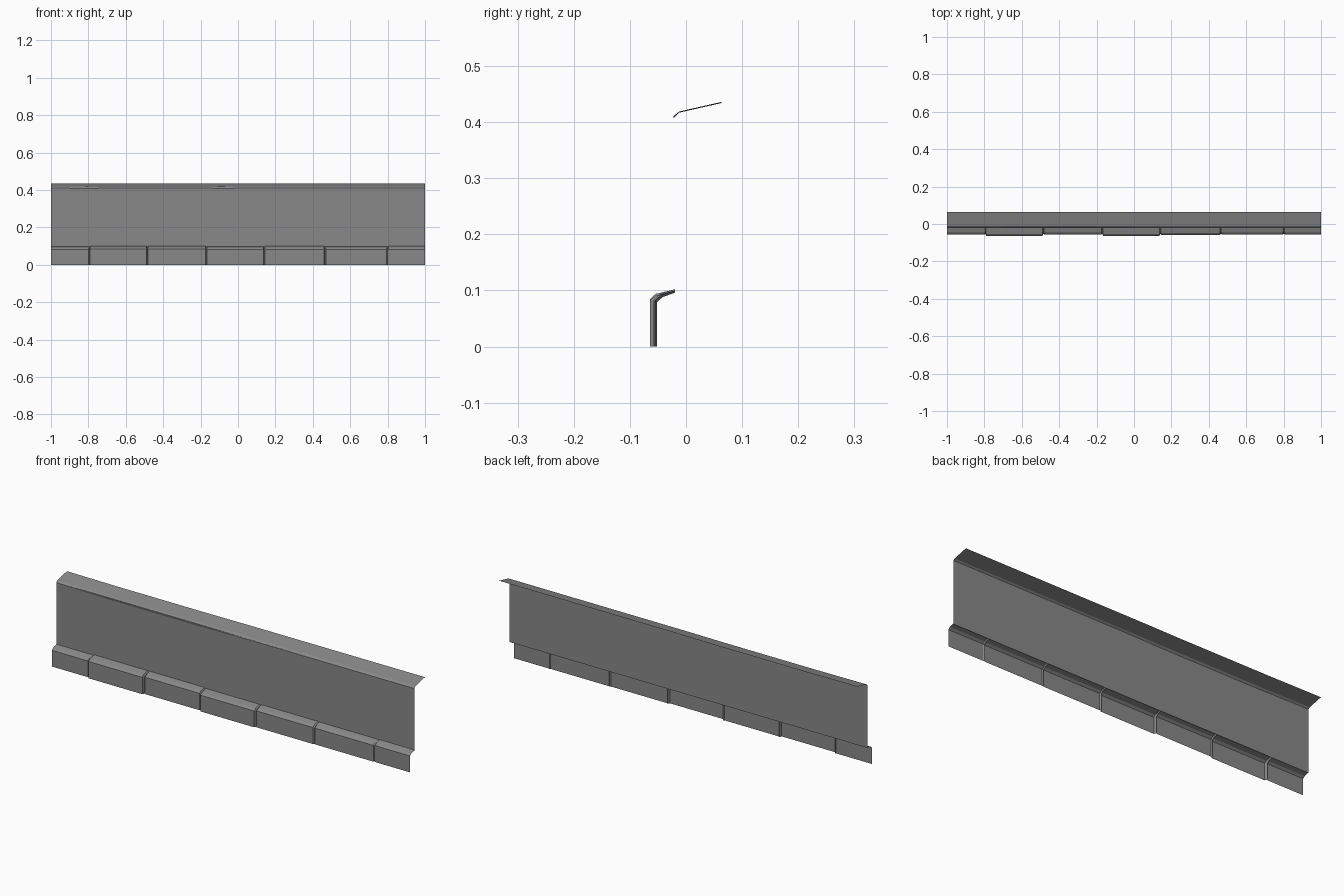
import bpy, bmesh

old = bpy.data.objects.get("Cube")
if old:
    bpy.data.objects.remove(old, do_unlink=True)

GREY = 0.25
stone = bpy.data.materials.new("plain grey")
stone.use_nodes = True
stone.diffuse_color = (GREY, GREY, GREY, 1)
stone.node_tree.nodes["Principled BSDF"].inputs["Base Color"].default_value = (GREY, GREY, GREY, 1)


def loft(name, sections):
    """Skin a sheet through matching cross-sections, facing the front and up."""
    bm = bmesh.new()
    rows = [[bm.verts.new(p) for p in section] for section in sections]
    for a, b in zip(rows, rows[1:]):
        for i in range(len(a) - 1):
            bm.faces.new((a[i], b[i], b[i + 1], a[i + 1]))
    mesh = bpy.data.meshes.new(name)
    bm.to_mesh(mesh)
    bm.free()
    mesh.materials.append(stone)
    obj = bpy.data.objects.new(name, mesh)
    bpy.context.collection.objects.link(obj)
    return obj


# Flat wall panel
loft("wall_panel", [[(x, -0.02, 0.095), (x, -0.02, 0.412)] for x in (-1, 1)])


# Row of kerb blocks, each standing out by its own amount
def kerb_section(x, out, top):
    return [(x, -out, 0), (x, -out, top - 0.017),
            (x, -out + 0.010, top - 0.008), (x, -0.02, top)]


joints = [-1, -0.795, -0.485, -0.17, 0.14, 0.465, 0.80, 1]
depths = [0.056, 0.064, 0.056, 0.064, 0.058, 0.056, 0.055]
tops = [0.099, 0.102, 0.102, 0.099, 0.100, 0.099, 0.100]
sections = []
for i, (out, top) in enumerate(zip(depths, tops)):
    left, right = joints[i], joints[i + 1]
    start = left if i == 0 else left + 0.005
    end = right if i == len(depths) - 1 else right - 0.005
    sections += [kerb_section(start, out, top), kerb_section(end, out, top)]
    if end != right:
        # Narrow recess between neighbouring blocks
        sections.append(kerb_section(right, 0.052, 0.096))
loft("kerb_blocks", sections)

# Sloping coping with a gently worn front edge
wear = [(-1, 0), (-0.7, 0.004), (-0.2, 0.004), (0.0, 0.001), (1, 0)]
loft("coping", [[(x, -0.022, 0.411 - w), (x, -0.012, 0.419 - w / 2),
                 (x, 0.063, 0.436 - w / 2)] for x, w in wear])
